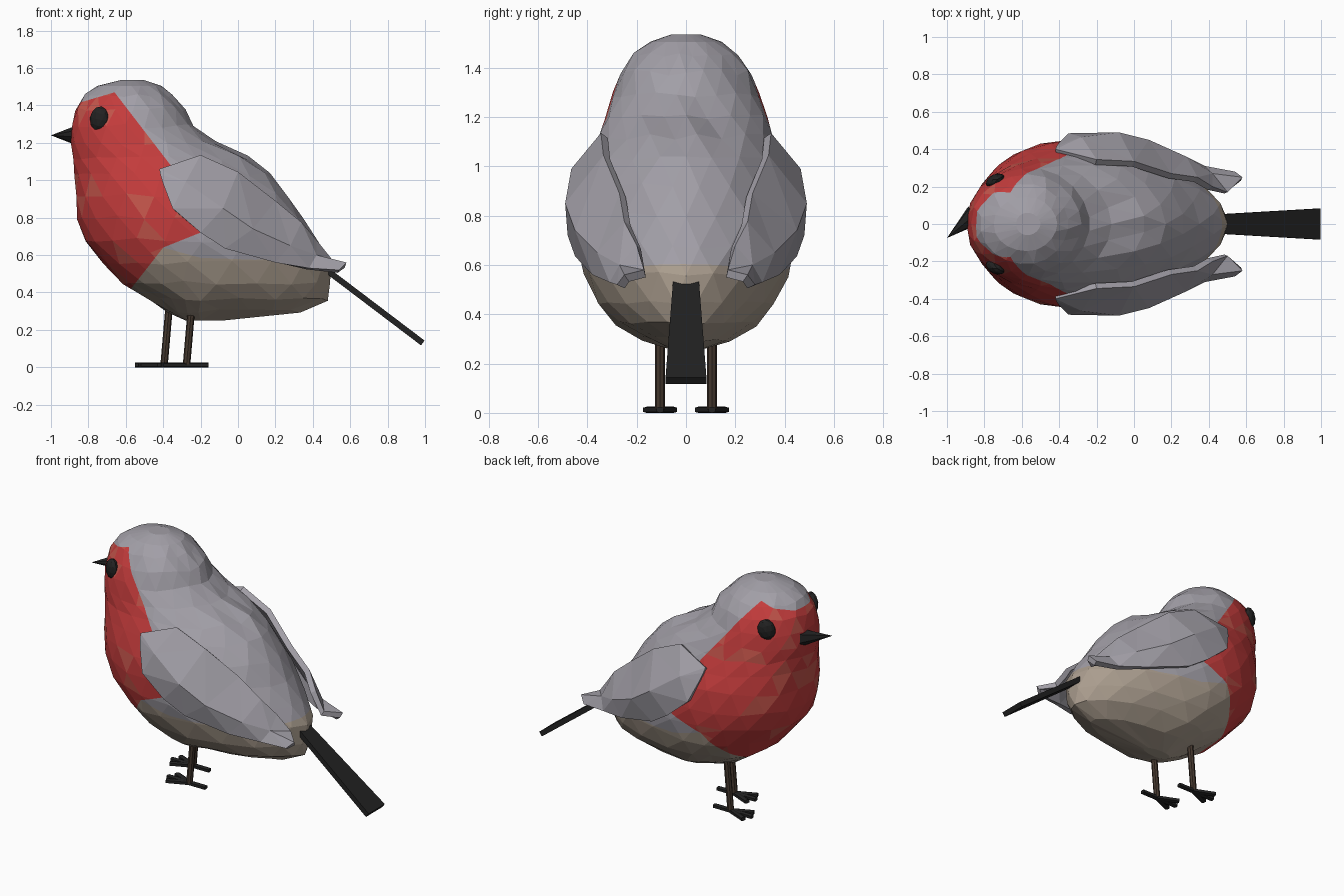
import bpy, bmesh, math, random
from mathutils import Vector, Matrix

random.seed(4)
cube = bpy.data.objects.get("Cube")
if cube:
    bpy.data.objects.remove(cube)


def material(name, rgb):
    m = bpy.data.materials.new(name)
    m.use_nodes = True
    m.diffuse_color = (*rgb, 1)
    m.node_tree.nodes["Principled BSDF"].inputs["Base Color"].default_value = (*rgb, 1)
    return m


grey = material("feather grey", (0.36, 0.345, 0.385))
red = material("breast red", (0.55, 0.045, 0.045))
pale_red = material("pale red", (0.55, 0.09, 0.07))
tan = material("belly tan", (0.40, 0.335, 0.27))
black = material("black", (0.016, 0.016, 0.016))
brown = material("leg brown", (0.06, 0.04, 0.028))


def finish(name, bm, *mats):
    bmesh.ops.recalc_face_normals(bm, faces=bm.faces)
    mesh = bpy.data.meshes.new(name)
    bm.to_mesh(mesh)
    bm.free()
    for m in mats:
        mesh.materials.append(m)
    obj = bpy.data.objects.new(name, mesh)
    bpy.context.collection.objects.link(obj)
    return obj


def rod(name, a, b, r1, r2, sides, mat):
    """Tapered rod between two points."""
    a, b = Vector(a), Vector(b)
    d = b - a
    bm = bmesh.new()
    bmesh.ops.create_cone(bm, cap_ends=True, segments=sides, radius1=r1, radius2=r2, depth=d.length)
    spin = d.to_track_quat('Z', 'Y').to_matrix().to_4x4()
    bmesh.ops.transform(bm, verts=bm.verts, matrix=Matrix.Translation((a + b) / 2) @ spin)
    return finish(name, bm, mat)


def inside(x, z, poly):
    hit = False
    for (x1, z1), (x2, z2) in zip(poly, poly[1:] + poly[:1]):
        if (z1 > z) != (z2 > z) and x < x1 + (z - z1) * (x2 - x1) / (z2 - z1):
            hit = not hit
    return hit


# Body: staggered rings of (height, front, back, half width, widest x)
RINGS = [
    (0.25, -0.28, -0.08, 0.04, -0.2), (0.30, -0.38, 0.34, 0.18, -0.18),
    (0.36, -0.47, 0.48, 0.285, -0.2), (0.45, -0.62, 0.50, 0.36, -0.23),
    (0.56, -0.72, 0.50, 0.415, -0.27), (0.68, -0.82, 0.435, 0.445, -0.31),
    (0.80, -0.86, 0.35, 0.45, -0.34), (0.92, -0.87, 0.27, 0.435, -0.37),
    (1.03, -0.875, 0.17, 0.395, -0.41), (1.12, -0.885, 0.06, 0.355, -0.45),
    (1.20, -0.895, -0.12, 0.33, -0.5), (1.29, -0.89, -0.235, 0.30, -0.55),
    (1.38, -0.87, -0.28, 0.265, -0.56), (1.45, -0.82, -0.35, 0.215, -0.57),
    (1.505, -0.75, -0.41, 0.145, -0.57), (1.535, -0.63, -0.50, 0.06, -0.57),
]
SIDES = 20
bm = bmesh.new()
rings = []
for k, (z, front, back, w, cx) in enumerate(RINGS):
    ring = []
    for i in range(SIDES):
        a = math.tau * (i + 0.5 * (k % 2)) / SIDES
        c, s = math.cos(a), math.sin(a)
        x = cx + c * ((back - cx) if c > 0 else (cx - front))
        y = math.copysign(abs(s) ** (1.13 if c > 0 else 0.92), s) * w
        wobble = random.uniform(-0.012, 0.012) if 0 < k < len(RINGS) - 2 else 0
        ring.append(bm.verts.new((x, y, z + wobble)))
    rings.append(ring)
for k in range(len(rings) - 1):
    lo, hi = rings[k], rings[k + 1]
    for i in range(SIDES):
        j = (i + 1) % SIDES
        if k % 2:
            bm.faces.new((lo[i], lo[j], hi[j]))
            bm.faces.new((lo[i], hi[j], hi[i]))
        else:
            bm.faces.new((lo[i], lo[j], hi[i]))
            bm.faces.new((lo[j], hi[j], hi[i]))
bm.faces.new(rings[0])
bm.faces.new(rings[-1])

# Colour borders are cut into the body in side profile
BREAST = [(-1.2, 1.31), (-0.66, 1.47), (-0.36, 1.08), (-0.36, 0.95),
          (-0.2, 0.72), (-0.4, 0.64), (-0.58, 0.41), (-1.2, 0.2)]
BELLY = [(-0.4, 0.64), (-0.2, 0.585), (0.1, 0.575), (0.7, 0.62)]


def cut(a, b):
    lo, hi = sorted((a, b), key=lambda p: p[1])
    near = [f for f in bm.faces
            if max(v.co.z for v in f.verts) > lo[1] - 0.01
            and min(v.co.z for v in f.verts) < hi[1] + 0.01
            and max(v.co.x for v in f.verts) > min(a[0], b[0]) - 0.01
            and min(v.co.x for v in f.verts) < max(a[0], b[0]) + 0.01]
    geom = near + list({e for f in near for e in f.edges}) + list({v for f in near for v in f.verts})
    bmesh.ops.bisect_plane(bm, geom=geom, dist=0.0005, plane_co=(a[0], 0, a[1]),
                           plane_no=(a[1] - b[1], 0, b[0] - a[0]))


for line in (BREAST[:-1], BELLY):
    for a, b in zip(line, line[1:]):
        cut(a, b)
belly_area = BELLY + [(0.7, 0), (-1, 0), (-1, 0.64)]
for f in bm.faces:
    p = f.calc_center_median()
    if inside(p.x, p.z, BREAST):
        f.material_index = 2 if random.random() < 0.16 else 1
    elif inside(p.x, p.z, belly_area):
        f.material_index = 3
finish("body", bm, grey, red, pale_red, tan)

# Wings: upper edge, middle and lower edge from shoulder to tip
WING = [
    ((-0.42, 0.40, 1.06), (-0.415, 0.415, 1.03), (-0.40, 0.435, 0.98)),
    ((-0.20, 0.345, 1.135), (-0.28, 0.465, 0.99), (-0.35, 0.485, 0.85)),
    ((0.00, 0.335, 1.045), (-0.08, 0.49, 0.85), (-0.20, 0.48, 0.72)),
    ((0.20, 0.27, 0.89), (0.08, 0.45, 0.74), (-0.07, 0.45, 0.635)),
    ((0.34, 0.25, 0.775), (0.28, 0.36, 0.65), (0.20, 0.38, 0.56)),
    ((0.42, 0.20, 0.68), (0.42, 0.27, 0.60), (0.38, 0.31, 0.53)),
    ((0.50, 0.17, 0.58), (0.58, 0.25, 0.56), (0.54, 0.28, 0.52)),
]
for side, label in ((1, "back"), (-1, "front")):
    bm = bmesh.new()
    grid = [[bm.verts.new((x, side * y, z)) for x, y, z in row] for row in WING]
    for r, q in zip(grid, grid[1:]):
        for i in range(2):
            bm.faces.new((r[i], r[i + 1], q[i + 1], q[i]))
    bmesh.ops.triangulate(bm, faces=bm.faces)
    wing = finish(label + "_wing", bm, grey)
    # Thicken towards the body, whichever way the sheet is facing
    solid = wing.modifiers.new("thickness", 'SOLIDIFY')
    solid.thickness = 0.035
    solid.offset = -1 if wing.data.polygons[4].normal.y * side > 0 else 1

    # Eyes
    bm = bmesh.new()
    bmesh.ops.create_icosphere(bm, subdivisions=2, radius=1)
    place = (Matrix.Translation((-0.742, side * 0.232, 1.328))
             @ Matrix.Rotation(side * math.radians(28), 4, 'Z')
             @ Matrix.Rotation(math.radians(12), 4, 'Y')
             @ Matrix.Diagonal((0.054, 0.034, 0.068, 1)))
    bmesh.ops.transform(bm, verts=bm.verts, matrix=place)
    finish(label + "_eye", bm, black)

    # Legs and toes
    fx, fy = (-0.395 if side > 0 else -0.275), side * 0.105
    rod(label + "_leg", (fx, fy, 0.015), (fx + 0.03, fy, 0.36), 0.02, 0.02, 8, brown)
    for n, (dx, dy) in enumerate(((-0.155, 0), (-0.13, 0.055), (-0.13, -0.055), (0.118, 0))):
        toe = rod(f"{label}_toe_{n + 1}", (fx, fy, 0.0125), (fx + dx, fy + dy, 0.0125),
                  0.017, 0.017, 6, black)
        for v in toe.data.vertices:
            v.co.z = min(max(v.co.z, 0), 0.025)

# Beak
rod("beak", (-0.85, 0.05, 1.24), (-1.0, -0.075, 1.24), 0.058, 0, 7, black)

# Tail: a flat tapered plank sloping down behind the body
bm = bmesh.new()
bmesh.ops.create_cube(bm, size=1)
for v in bm.verts:
    end = v.co.x > 0
    x, z, w = (0.988, 0.13, 0.083) if end else (0.46, 0.53, 0.052)
    up = 0.016 if v.co.z > 0 else -0.016
    v.co = (x + up * 0.6, math.copysign(w, v.co.y), z + up * 0.8)
finish("tail", bm, black)
